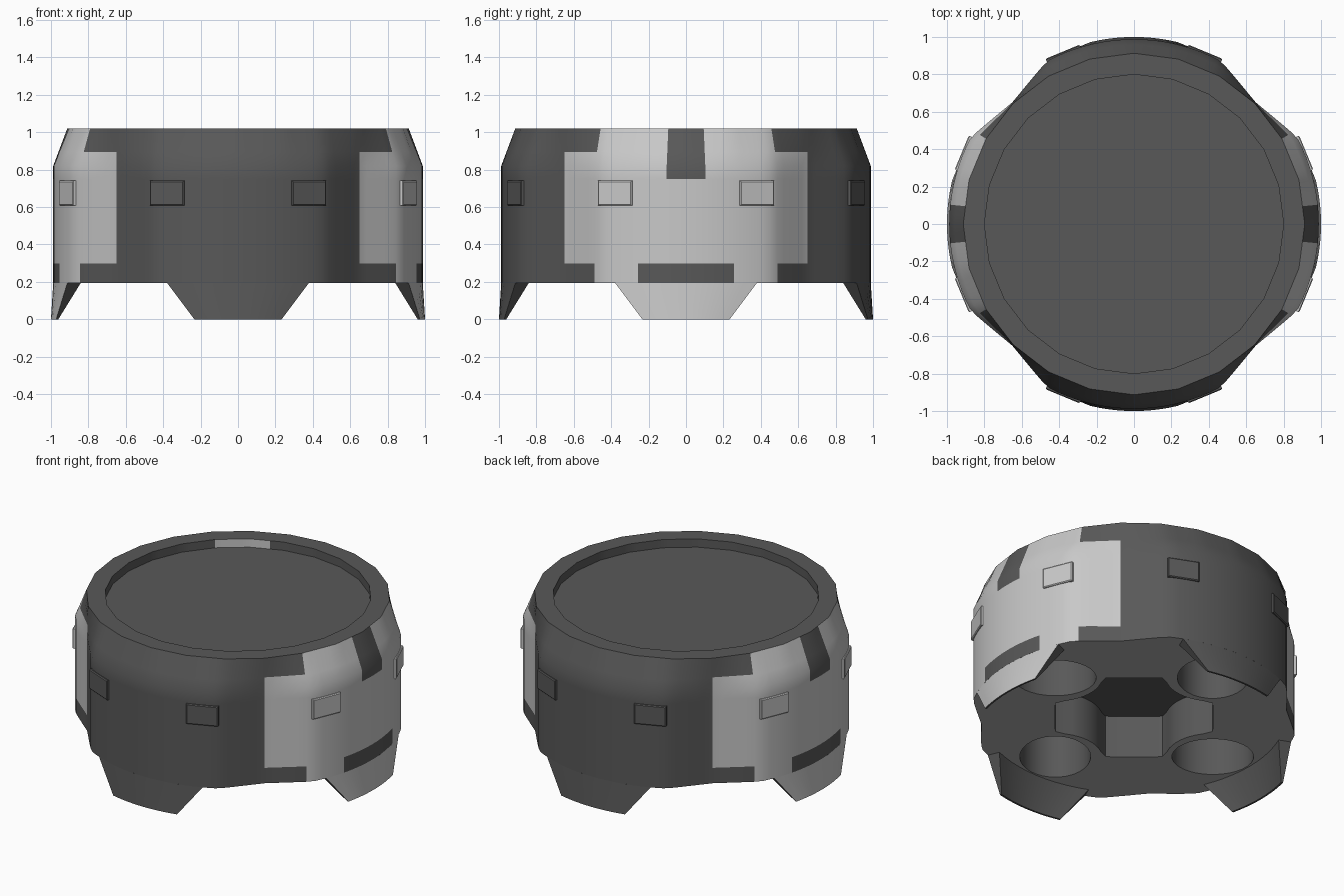
import bpy, bmesh, math
from math import sin, cos, radians, degrees, hypot, atan2

if "Cube" in bpy.data.objects:
    bpy.data.objects.remove(bpy.data.objects["Cube"])

def material(name, v):
    m = bpy.data.materials.new(name)
    m.diffuse_color = (v, v, v, 1)
    m.use_nodes = True
    m.node_tree.nodes["Principled BSDF"].inputs["Base Color"].default_value = m.diffuse_color
    return m

MATS = [material("dark grey", 0.098), material("light grey", 0.58), material("medium grey", 0.42)]
DARK, LIGHT, MEDIUM = 0, 1, 2
N = 120                                  # 3 degree steps
Z0, Z_SHOULDER, Z_TOP = 0.195, 0.82, 1.02

def finish(bm, name, angle=30):
    me = bpy.data.meshes.new(name)
    bm.to_mesh(me)
    bm.free()
    for m in MATS:
        me.materials.append(m)
    ob = bpy.data.objects.new(name, me)
    bpy.context.collection.objects.link(ob)
    bpy.ops.object.select_all(action='DESELECT')
    ob.select_set(True)
    bpy.context.view_layer.objects.active = ob
    bpy.ops.object.shade_smooth_by_angle(angle=radians(angle))
    return ob

def axis_angle(deg):
    """Angle in degrees to the nearest x or y axis."""
    return abs((deg + 45) % 90 - 45)

def wall_radius(deg):
    d = axis_angle(deg)
    if d <= 28:
        return 0.988
    a, b = radians(28), radians(45)      # straight pinch towards the diagonal
    t = (d - 28) / 17
    x = 0.988 * cos(a) * (1 - t) + 0.92 * cos(b) * t
    y = 0.988 * sin(a) * (1 - t) + 0.92 * sin(b) * t
    return hypot(x, y)

def rim_radius(deg, r):
    """24-sided outline"""
    return r * cos(radians(7.5)) / cos(radians(deg % 15 - 7.5))

def body_radius(deg, z):
    t = max(0, (z - Z_SHOULDER) / (Z_TOP - Z_SHOULDER))
    return wall_radius(deg) * (1 - t) + rim_radius(deg, 0.913) * t

def ring(bm, fn, z, n=N, c=(0, 0)):
    out = []
    for i in range(n):
        d = 360 * i / n
        r = fn(d)
        out.append(bm.verts.new((c[0] + r * cos(radians(d)), c[1] + r * sin(radians(d)), z)))
    return out

def bridge(bm, a, b):
    n = len(a)
    return [bm.faces.new((a[i], a[(i + 1) % n], b[(i + 1) % n], b[i])) for i in range(n)]

def loop_edges(bm, vs):
    return [bm.edges.get((vs[i - 1], vs[i])) for i in range(len(vs))]

# body: painted wall, rim and recessed top
bm = bmesh.new()
levels = [Z0, 0.297, 0.5, 0.75, Z_SHOULDER, 0.895, Z_TOP]
rings = [ring(bm, lambda d, z=z: body_radius(d, z), z) for z in levels]
for lo, hi in zip(rings, rings[1:]):
    for f in bridge(bm, lo, hi):
        c = f.calc_center_median()
        a = degrees(atan2(abs(c.y), abs(c.x)))      # angle from the side direction
        light = a < 30 or (a < 45 and 0.297 < c.z < 0.895)
        if (a < 6 and c.z > 0.75) or (a < 15 and c.z < 0.297):
            light = False
        f.material_index = LIGHT if light else DARK
rim_in = ring(bm, lambda d: rim_radius(d, 0.8), Z_TOP)
floor = ring(bm, lambda d: rim_radius(d, 0.8), 0.965)
bridge(bm, rings[-1], rim_in)
for f in bridge(bm, rim_in, floor):
    c = f.calc_center_median()
    if 110 < degrees(atan2(c.y, c.x)) < 134:
        f.material_index = LIGHT
bm.faces.new(floor)

# underside: four oval sockets around a scalloped cavity, turned slightly
TURN = 5

def cavity_radius(deg):
    a = radians(axis_angle(deg - TURN))
    r = min(0.475 / cos(radians(45) - a), 0.5)
    k = 0.30 ** 2 - (0.69 * sin(a)) ** 2
    return min(r, 0.69 * cos(a) - math.sqrt(k)) if k > 0 else r

def oval(major_deg, a=0.246, b=0.213):
    return lambda d: a * b / hypot(b * cos(radians(d - major_deg)), a * sin(radians(d - major_deg)))

edges = loop_edges(bm, rings[0])

def pocket(fn, depth, n, c):
    lo, hi = ring(bm, fn, Z0, n, c), ring(bm, fn, Z0 + depth, n, c)
    bridge(bm, lo, hi)
    bm.faces.new(hi)
    edges.extend(loop_edges(bm, lo))

pocket(cavity_radius, 0.28, 72, (0, 0))
for k in range(4):
    a = 90 * k + TURN
    pocket(oval(a - 45), 0.5, 32, (0.669 * cos(radians(a)), 0.669 * sin(radians(a))))
bmesh.ops.triangle_fill(bm, edges=edges, use_beauty=True, normal=(0, 0, -1))
bmesh.ops.recalc_face_normals(bm, faces=bm.faces)
for f in bm.faces:
    if all(abs(v.co.z - Z0) < 1e-4 for v in f.verts):
        f.material_index = MEDIUM
finish(bm, "body")

# feet: tapered wedges under each side
for k, side in enumerate(["right", "back", "left", "front"]):
    bm = bmesh.new()
    n = 10
    def arc(r, half, z):
        return [bm.verts.new((r * cos(radians(90 * k + half * (2 * i / n - 1))),
                              r * sin(radians(90 * k + half * (2 * i / n - 1))), z))
                for i in range(n + 1)]
    strips = [arc(0.988, 22.6, Z0), arc(1.0, 13.5, 0), arc(0.988, 13.5, 0), arc(0.91, 22.6, Z0)]
    for j in range(3):
        p, q = strips[j], strips[j + 1]
        for i in range(n):
            f = bm.faces.new((p[i], p[i + 1], q[i + 1], q[i]))
            if j == 0 and k % 2 == 0:
                f.material_index = LIGHT
    for i in (0, n):
        bm.faces.new([s[i] for s in strips])
    bmesh.ops.recalc_face_normals(bm, faces=bm.faces)
    finish(bm, side + "_foot")

# small raised plates, two per side
for k in range(8):
    deg = 22.5 + 45 * k
    bm = bmesh.new()
    bmesh.ops.create_cube(bm, size=1)
    bmesh.ops.scale(bm, vec=(0.05, 0.197, 0.132), verts=bm.verts)
    front = [f for f in bm.faces if f.normal.x > 0.9]
    bmesh.ops.inset_region(bm, faces=front, thickness=0.008, depth=0.005)
    for f in bm.faces:
        f.material_index = LIGHT if abs(cos(radians(deg))) > 0.71 else DARK
    ob = finish(bm, "plate_%d" % (k + 1))
    ob.location = (0.967 * cos(radians(deg)), 0.967 * sin(radians(deg)), 0.675)
    ob.rotation_euler.z = radians(deg)
